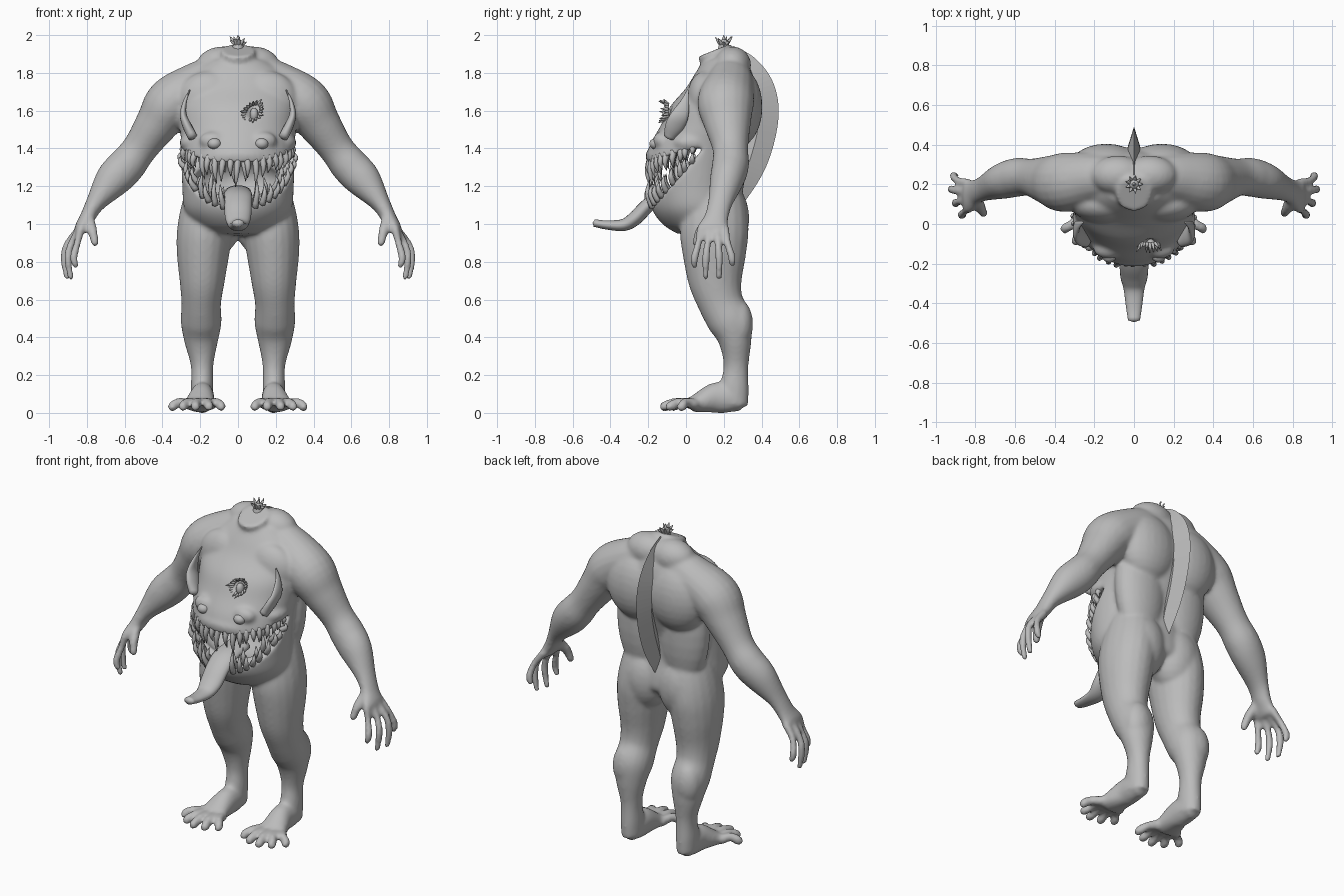
import bpy, bmesh, math, random
from mathutils import Vector, Matrix

random.seed(4)
X, Y, Z = Vector((1, 0, 0)), Vector((0, 1, 0)), Vector((0, 0, 1))
if "Cube" in bpy.data.objects:
    bpy.data.objects.remove(bpy.data.objects["Cube"])

skin = bpy.data.materials.new("grey_skin")
skin.use_nodes = True
skin.diffuse_color = (0.5, 0.5, 0.5, 1)
shader = next(n for n in skin.node_tree.nodes if n.type == "BSDF_PRINCIPLED")
shader.inputs["Base Color"].default_value = skin.diffuse_color

def smooth_path(points, steps):
    """Catmull-Rom interpolation of centre and radii together."""
    p = [Vector(q) for q in points]
    p = [p[0] * 2 - p[1]] + p + [p[-1] * 2 - p[-2]]
    out = []
    for i in range(1, len(p) - 2):
        a, b, c, d = p[i - 1:i + 3]
        for t in (k / steps for k in range(steps)):
            out.append((b * 2 + (c - a) * t + (a * 2 - b * 5 + c * 4 - d) * t ** 2
                        + (b * 3 - a - c * 3 + d) * t ** 3) / 2)
    return out + [p[-2]]

def tube(bm, points, ref=Y, side=1, sides=20, steps=5, axis=None, cap=0.5):
    """Closed loft of ellipses; each point is x, y, z, radius across, radius along ref."""
    path = smooth_path(points, steps)
    centres = [Vector((q[0] * side, q[1], q[2])) for q in path]
    rings, poles = [], []
    last = len(path) - 1
    for i, (c, q) in enumerate(zip(centres, path)):
        t = axis or (centres[min(i + 1, last)] - centres[max(i - 1, 0)]).normalized()
        v = (ref - t * ref.dot(t)).normalized()
        u = v.cross(t)
        a, b = max(q[3], 0.001), max(q[4], 0.001)
        angles = [math.tau * k / sides for k in range(sides)]
        rings.append([bm.verts.new(c + u * a * math.cos(w) + v * b * math.sin(w)) for w in angles])
        if i in (0, last):
            poles.append(bm.verts.new(c + t * min(a, b) * (cap if i else -cap)))
    for k in range(sides):
        j = (k + 1) % sides
        for r, s in zip(rings, rings[1:]):
            bm.faces.new((r[k], r[j], s[j], s[k]))
        for ring, pole in ((rings[0], poles[0]), (rings[-1], poles[1])):
            bm.faces.new((ring[k], ring[j], pole))

def ball(bm, centre, radii, side=1):
    m = Matrix.Translation((centre[0] * side, *centre[1:])) @ Matrix.Diagonal((*radii, 1))
    bmesh.ops.create_uvsphere(bm, u_segments=24, v_segments=14, radius=1, matrix=m)

def spike(bm, base, tip, r, bend=Vector()):
    """Curved tooth or splinter."""
    mid = (base + tip) / 2 + bend
    ref = X if abs((tip - base).normalized().x) < 0.8 else Y
    tube(bm, [(*base, r, r), (*mid, r * 0.75, r * 0.75), (*tip, 0.002, 0.002)], ref, sides=7, steps=3)

def make(name, bm):
    bmesh.ops.recalc_face_normals(bm, faces=bm.faces)
    mesh = bpy.data.meshes.new(name)
    bm.to_mesh(mesh)
    bm.free()
    obj = bpy.data.objects.new(name, mesh)
    bpy.context.collection.objects.link(obj)
    mesh.materials.append(skin)
    mesh.shade_smooth()
    return obj

def remesh(obj, size):
    mod = obj.modifiers.new("fuse", "REMESH")
    mod.mode = "VOXEL"
    mod.voxel_size = size
    mod.use_smooth_shade = True

# Torso with the big face in its belly, and the neck stump
bm = bmesh.new()
torso = [(.09, .95, .16, .14), (.09, 1, .235, .215), (.065, 1.08, .285, .245), (.045, 1.2, .295, .245),
         (.045, 1.33, .3, .255), (.07, 1.42, .3, .26), (.115, 1.52, .31, .25),
         (.15, 1.62, .32, .235), (.185, 1.72, .31, .185), (.2, 1.8, .25, .15), (.205, 1.87, .15, .11)]
tube(bm, [(0, *r) for r in torso], sides=48, axis=Z, cap=0.1)
tube(bm, [(0, .21, 1.72, .12, .12), (0, .185, 1.83, .1, .1), (0, .15, 1.92, .09, .095)], cap=0)

arm = [(.08, .24, 1.8, .11, .1), (.22, .23, 1.73, .125, .13), (.35, .21, 1.64, .14, .15),
       (.43, .22, 1.53, .115, .125), (.52, .235, 1.4, .093, .095), (.59, .235, 1.31, .1, .098),
       (.665, .215, 1.23, .095, .09), (.755, .18, 1.11, .052, .065), (.8, .16, 1.03, .04, .065),
       (.83, .145, .98, .035, .083), (.84, .143, .955, .027, .078)]
leg = [(.12, .16, 1.24, .13, .12), (.15, .155, 1.1, .145, .165), (.175, .15, .97, .147, .182),
       (.185, .15, .85, .14, .17), (.19, .155, .7, .12, .143), (.195, .185, .58, .105, .12),
       (.195, .235, .48, .108, .118), (.195, .26, .38, .09, .088), (.19, .265, .25, .06, .066),
       (.19, .255, .13, .06, .078), (.19, .25, .04, .058, .08)]
foot = [(.19, .3, .055, .045, .05), (.19, .24, .075, .062, .075), (.19, .16, .08, .065, .082),
        (.2, .08, .058, .078, .058), (.205, .03, .042, .085, .04)]
thumb = [(.79, .13, 1.03, .03, .03), (.77, .075, .96, .027, .027), (.755, .05, .89, .02, .02)]
for s in (1, -1):
    tube(bm, arm, side=s)
    tube(bm, leg, side=s, cap=0)
    tube(bm, foot, Z, s)
    tube(bm, thumb, side=s, sides=12)
    # Fingers: base y, tip y, knuckle x, tip z
    for y, ty, kx, tz in ((.08, .045, .85, .77), (.122, .105, .88, .71),
                          (.165, .175, .9, .71), (.205, .243, .89, .78)):
        tube(bm, [(.83, y, .98, .024, .024), (kx, y * .6 + ty * .4, .9, .02, .02),
                  (kx + .02, ty, .82, .022, .022), (kx + .005, ty, tz, .016, .016)], side=s, sides=12)
    # Toes splay out from the ball of the foot
    for k, (tx, ty) in enumerate(((.09, -.08), (.155, -.12), (.225, -.13), (.29, -.1), (.345, -.04))):
        bx = .14 + k * .033
        tube(bm, [(bx, .05, .045, .028, .03), (bx * .5 + tx * .5, ty * .5 + .02, .056, .024, .026),
                  (tx, ty + .02, .036, .026, .028), (tx, ty, .02, .02, .018)], Z, s, sides=12)
    # Shoulder blade, back muscle, neck muscle, chest, brow, cheek, buttock, calf, kneecap
    for centre, radii in (((.14, .28, 1.62), (.19, .125, .21)), ((.14, .22, 1.4), (.165, .105, .35)),
                          ((.08, .245, 1.84), (.14, .1, .1)),
                          ((.15, .1, 1.66), (.17, .095, .15)), ((.13, -.125, 1.44), (.075, .05, .05)),
                          ((.24, .03, 1.43), (.07, .1, .05)), ((.125, .2, 1.03), (.15, .135, .2)),
                          ((.21, .28, .47), (.085, .075, .13)), ((.19, .125, .57), (.065, .05, .08))):
        ball(bm, centre, radii, s)
# Upper lip
ball(bm, (0, -.13, 1.36), (.17, .085, .06))
body = make("body", bm)

# Mouth opening, throat, chest wound and neck hollow
bm = bmesh.new()
wedge = [(.1, 1.41), (-.05, 1.375), (-.2, 1.325), (-.4, 1.3), (-.4, 1.05), (-.19, 1.08), (-.05, 1.23)]
face = bm.faces.new([bm.verts.new((-.36, y, z)) for y, z in wedge])
ext = bmesh.ops.extrude_face_region(bm, geom=[face])["geom"]
bmesh.ops.translate(bm, vec=X * .72, verts=[v for v in ext if isinstance(v, bmesh.types.BMVert)])
ball(bm, (0, -.01, 1.23), (.23, .14, .12))
ball(bm, (.08, -.12, 1.6), (.045, .05, .05))
ball(bm, (0, .145, 1.97), (.07, .065, .045))
cutter = make("mouth_cutter", bm)
cutter.hide_render = True
cutter.display_type = "WIRE"
remesh(cutter, 0.012)
remesh(body, 0.0095)
cut = body.modifiers.new("mouth", "BOOLEAN")
cut.operation = "DIFFERENCE"
cut.object = cutter
remesh(body, 0.0095)
soft = body.modifiers.new("soften", "SMOOTH")
soft.factor = 0.5
soft.iterations = 9

# Back fin with a sharp outer edge
bm = bmesh.new()
tube(bm, [(0, .22, 1.91, .012, .045), (0, .3, 1.83, .022, .08), (0, .36, 1.73, .03, .1),
          (0, .385, 1.62, .032, .105), (0, .38, 1.5, .032, .1), (0, .345, 1.36, .03, .095),
          (0, .3, 1.24, .028, .08), (0, .26, 1.13, .02, .05)], sides=4)
make("back_fin", bm).data.shade_flat()

# Tongue hanging over the lower jaw
bm = bmesh.new()
tube(bm, [(0, .02, 1.17, .035, .07), (0, -.12, 1.15, .035, .075), (0, -.2, 1.1, .038, .073),
          (0, -.27, 1.03, .038, .068), (0, -.33, .995, .032, .052), (0, -.42, .995, .024, .04),
          (0, -.485, 1.005, .02, .03)], X)
make("tongue", bm)

# Eyes and pointed ears
eyes, ears = bmesh.new(), bmesh.new()
for s in (1, -1):
    ball(eyes, (.125, -.16, 1.425), (.036, .034, .03), s)
    tube(ears, [(.24, -.09, 1.46, .025, .03), (.27, -.06, 1.52, .024, .05), (.29, -.03, 1.58, .018, .045),
                (.28, -.005, 1.65, .01, .022), (.255, .01, 1.71, .003, .004)], side=s)
make("eyes", eyes)
make("ears", ears)

# Uneven teeth follow the lips around the front of the torso
upper, lower = bmesh.new(), bmesh.new()
for row, count in enumerate((21, 14)):
    shrink = 1 - row * .1
    for k in range(count):
        w = math.radians(-88 + 176 * k / (count - 1) + random.uniform(-2, 2))
        out = Vector((math.sin(w), -math.cos(w), 0))
        lean = Vector((random.uniform(-.015, .015), 0, 0))
        x, y = .275 * shrink * out.x, .045 + .235 * shrink * out.y
        size = random.uniform(.65, 1.2) * (.045 + .085 * math.sqrt(max(-out.y, 0)))
        top = Vector((x, y, 1.345 + .3 * (y + .2)))
        spike(upper, top, top - Z * size + lean, .019, out * .015)
        if abs(x) > .07:
            low = Vector((x, y, 1.075 + 1.1 * (y + .19)))
            spike(lower, low, low + Z * size + out * .02 + lean, .018, out * .018)
make("upper_teeth", upper)
make("lower_teeth", lower)

# Torn splinters round the chest wound, and the broken spine on the neck
wound, spine = bmesh.new(), bmesh.new()
for k in range(20):
    w = math.tau * k / 20
    ring = Vector((math.cos(w) + .35 * math.sin(w), 0, math.sin(w)))
    base = Vector((.08, -.095, 1.595)) + ring * .04
    spike(wound, base, base + ring * random.uniform(.01, .03) - Y * random.uniform(.02, .05), .009)
ball(wound, (.085, -.1, 1.58), (.022, .025, .035))
for k in range(9):
    w = math.tau * k / 9
    ring = Vector((math.cos(w), math.sin(w), 0))
    base = Vector((0, .2, 1.95)) + ring * .015
    spike(spine, base, base + ring * .03 + Z * random.uniform(.01, .045), .011)
tube(spine, [(0, .19, 1.88, .035, .035), (0, .2, 1.93, .03, .03), (0, .2, 1.97, .022, .022)])
spike(spine, Vector((0, .2, 1.95)), Vector((0, .2, 2)), .014)
make("chest_wound", wound)
make("broken_spine", spine)
